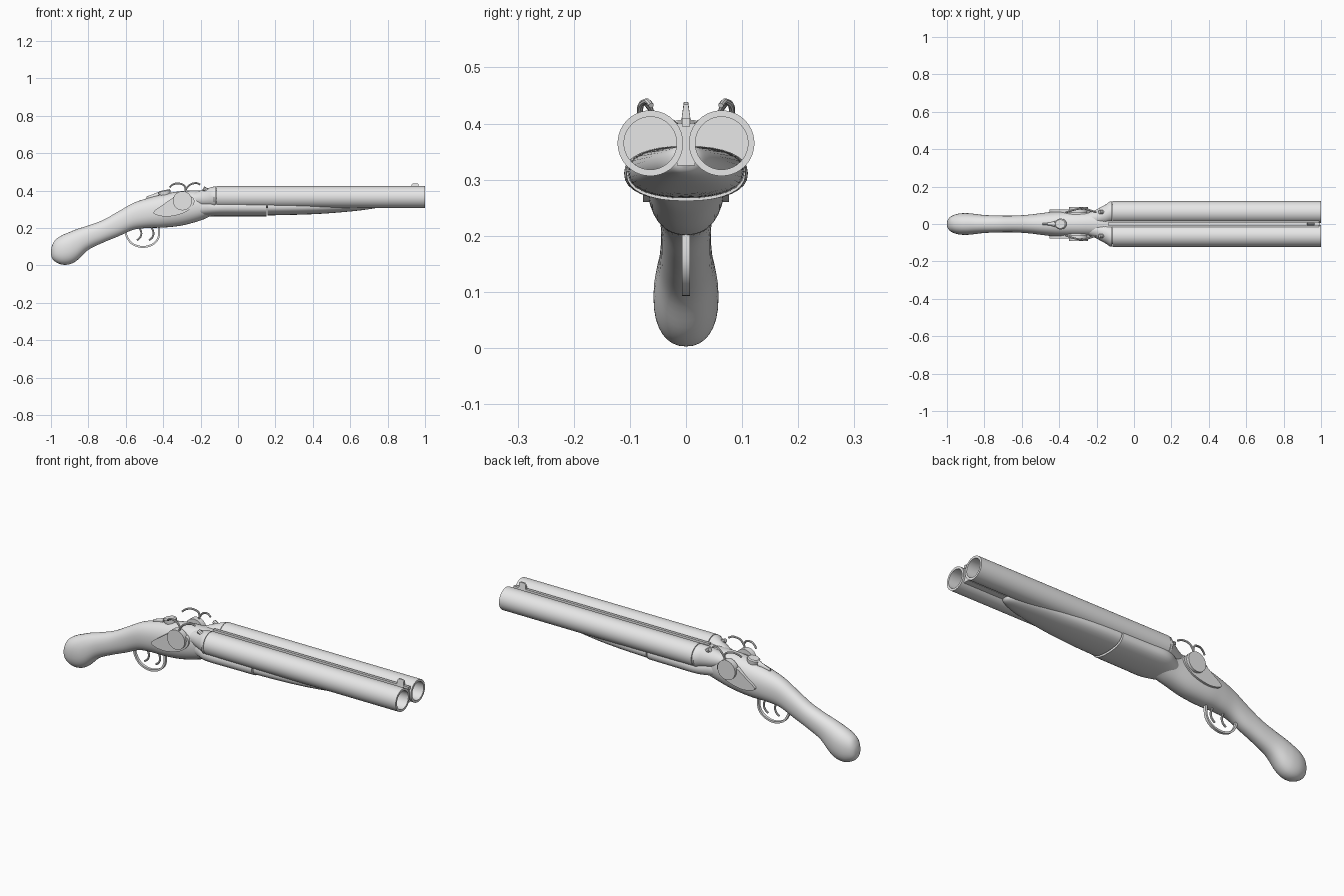
import bpy
import bmesh
from math import cos, sin, pi, radians
from mathutils import Vector

if "Cube" in bpy.data.objects:
    bpy.data.objects.remove(bpy.data.objects["Cube"], do_unlink=True)

grey = bpy.data.materials.new("light grey")
grey.use_nodes = True
grey.diffuse_color = (0.8, 0.8, 0.8, 1)
grey.node_tree.nodes["Principled BSDF"].inputs["Base Color"].default_value = (0.8, 0.8, 0.8, 1)


def finish(obj, angle=35):
    bpy.ops.object.select_all(action="DESELECT")
    obj.select_set(True)
    bpy.context.view_layer.objects.active = obj
    if obj.type == "CURVE":
        bpy.ops.object.convert(target="MESH")
        obj = bpy.context.object
    obj.data.materials.clear()
    obj.data.materials.append(grey)
    bpy.ops.object.shade_smooth_by_angle(angle=radians(angle))
    return obj


def mesh_object(name, bm, angle=35):
    bmesh.ops.recalc_face_normals(bm, faces=bm.faces)
    mesh = bpy.data.meshes.new(name)
    bm.to_mesh(mesh)
    bm.free()
    obj = bpy.data.objects.new(name, mesh)
    bpy.context.collection.objects.link(obj)
    return finish(obj, angle)


def skin(name, rings, angle=35):
    """Bridge rings of equal point count and cap both ends."""
    bm = bmesh.new()
    loops = [[bm.verts.new(p) for p in ring] for ring in rings]
    n = len(loops[0])
    for a, b in zip(loops, loops[1:]):
        for i in range(n):
            j = (i + 1) % n
            bm.faces.new((a[i], a[j], b[j], b[i]))
    bm.faces.new(loops[0])
    bm.faces.new(loops[-1])
    return mesh_object(name, bm, angle)


def smooth_path(points, steps=5, closed=False):
    """Catmull-Rom interpolation through tuples."""
    pts = [Vector(p) for p in points]
    n = len(pts)
    pick = (lambda i: pts[i % n]) if closed else (lambda i: pts[max(0, min(n - 1, i))])
    out = []
    for i in range(n if closed else n - 1):
        a, b, c, d = (pick(i + k) for k in (-1, 0, 1, 2))
        for s in range(steps):
            t = s / steps
            out.append(b + (c - a) * (t / 2) + (2 * a - 5 * b + 4 * c - d) * (t * t / 2)
                       + (3 * b - a - 3 * c + d) * (t ** 3 / 2))
    return out if closed else out + [pts[-1]]


def body(name, sections, power=2.0, sides=32):
    """Loft sections given as x, bottom, top, half width."""
    rings = []
    for x, low, high, w in smooth_path(sections):
        ring = []
        for i in range(sides):
            a = 2 * pi * i / sides
            c, s = cos(a), sin(a)
            y = abs(c) ** (2 / power) * (1 if c > 0 else -1) * w
            z = abs(s) ** (2 / power) * (1 if s > 0 else -1) * (high - low) / 2
            ring.append((x, y, (low + high) / 2 + z))
        rings.append(ring)
    return skin(name, rings)


def round_x(name, profile, sides=40):
    """Circular rings along x from x, radius, y, z."""
    return skin(name, [[(x, y + r * cos(2 * pi * i / sides), z + r * sin(2 * pi * i / sides))
                        for i in range(sides)] for x, r, y, z in profile])


def tube(name, points, radius):
    data = bpy.data.curves.new(name, "CURVE")
    data.dimensions = "3D"
    data.bevel_depth = radius
    data.bevel_resolution = 2
    data.use_fill_caps = True
    path = smooth_path(points, 6)
    spline = data.splines.new("POLY")
    spline.points.add(len(path) - 1)
    for p, co in zip(spline.points, path):
        p.co = (*co, 1)
    obj = bpy.data.objects.new(name, data)
    bpy.context.collection.objects.link(obj)
    return finish(obj)


def plate(name, outline, y0, y1):
    """Slab from an x, z outline."""
    return skin(name, [[(p[0], y, p[1]) for p in outline] for y in (y0, y1)], 30)


def box(name, x0, x1, y, z0, z1):
    return plate(name, [(x0, z0), (x1, z0), (x1, z1), (x0, z1)], -y, y)


# Grip and receiver in one flowing form
body("grip_and_receiver", [
    (-1.0, 0.06, 0.08, 0.006), (-0.993, 0.036, 0.108, 0.027), (-0.975, 0.018, 0.138, 0.043),
    (-0.94, 0.004, 0.161, 0.055), (-0.9, 0.006, 0.178, 0.058), (-0.86, 0.027, 0.194, 0.055),
    (-0.8, 0.083, 0.213, 0.048), (-0.72, 0.122, 0.243, 0.045), (-0.64, 0.155, 0.288, 0.045),
    (-0.56, 0.19, 0.333, 0.05), (-0.48, 0.2, 0.36, 0.06), (-0.4, 0.202, 0.38, 0.068),
    (-0.3, 0.213, 0.397, 0.07), (-0.2, 0.24, 0.4, 0.07), (-0.15, 0.262, 0.4, 0.08)], 2.25)

# Fore-end: fixed rear section and spoon-shaped front section
body("rear_fore_end", [
    (-0.22, 0.262, 0.345, 0.06), (-0.19, 0.262, 0.355, 0.076), (-0.118, 0.262, 0.36, 0.108),
    (0.0, 0.262, 0.36, 0.108), (0.153, 0.262, 0.36, 0.106)], 2.3)
body("front_fore_end", [
    (0.159, 0.267, 0.36, 0.104), (0.3, 0.27, 0.36, 0.1), (0.45, 0.276, 0.36, 0.09),
    (0.6, 0.288, 0.36, 0.073), (0.7, 0.3, 0.36, 0.052), (0.75, 0.31, 0.36, 0.03),
    (0.765, 0.325, 0.35, 0.008)], 2.3)

# Rib between the barrels, and bead sight
box("barrel_rib", -0.16, 0.99, 0.016, 0.325, 0.4)
box("top_rib", -0.14, 0.995, 0.007, 0.395, 0.41)
sight = [(0.925, 0.4), (0.965, 0.4), (0.965, 0.434), (0.958, 0.438), (0.935, 0.438), (0.928, 0.43)]
skin("front_sight", [[(x, s * (0.009 if z < 0.41 else 0.004), z) for x, z in sight] for s in (-1, 1)], 30)

lock_outline = smooth_path([(-0.452, 0.284), (-0.42, 0.265), (-0.36, 0.262), (-0.28, 0.285),
                            (-0.235, 0.33), (-0.25, 0.368), (-0.33, 0.368), (-0.4, 0.325)], 5, True)
disc_outline = [(-0.297 + 0.051 * cos(2 * pi * i / 32), 0.345 + 0.051 * sin(2 * pi * i / 32)) for i in range(32)]

for side, label in ((1, "left"), (-1, "right")):
    yc = side * 0.0635
    # Hollow barrel and the breech shoulder behind it
    round_x(label + "_barrel", [(-0.115, 0.0585, yc, 0.365), (1.0, 0.0585, yc, 0.365),
                                (1.0, 0.047, yc, 0.365), (-0.1, 0.047, yc, 0.365)])
    round_x(label + "_breech", [(-0.24, 0.03, side * 0.03, 0.355), (-0.205, 0.042, side * 0.033, 0.356),
                                (-0.15, 0.053, side * 0.052, 0.363), (-0.128, 0.0575, yc, 0.364),
                                (-0.118, 0.0575, yc, 0.365)])
    # Lock plate, hammer pivot and double-curved hammer
    plate(label + "_lock_plate", lock_outline, side * 0.045, side * 0.077)
    plate(label + "_hammer_disc", disc_outline, side * 0.06, side * 0.091)
    tube(label + "_hammer_spur", [(-0.29, side * 0.082, 0.38), (-0.28, side * 0.082, 0.407),
                                  (-0.292, side * 0.082, 0.43), (-0.325, side * 0.075, 0.438),
                                  (-0.352, side * 0.066, 0.43), (-0.365, side * 0.06, 0.418)], 0.005)
    tube(label + "_hammer_nose", [(-0.285, side * 0.082, 0.39), (-0.275, side * 0.082, 0.412),
                                  (-0.255, side * 0.08, 0.432), (-0.225, side * 0.07, 0.44),
                                  (-0.203, side * 0.062, 0.432)], 0.005)
    # Firing pin
    tube(label + "_firing_pin", [(-0.185, side * 0.064, 0.412), (-0.155, side * 0.062, 0.395)], 0.011)

# Opening lever on top of the receiver
body("top_lever", [(-0.49, 0.355, 0.368, 0.005), (-0.45, 0.355, 0.382, 0.008),
                   (-0.425, 0.365, 0.392, 0.016)])
lever_rings = [(0.026, -0.03), (0.032, 0.0), (0.032, 0.009), (0.026, 0.014)]
skin("lever_button", [[(-0.392 + r * cos(2 * pi * i / 28) - h * 0.15, r * 0.9 * sin(2 * pi * i / 28),
                        0.388 + h + 0.2 * r * cos(2 * pi * i / 28)) for i in range(28)]
                      for r, h in lever_rings])

# Trigger guard strap
guard = smooth_path([(-0.6, 0.19), (-0.595, 0.155), (-0.565, 0.115), (-0.51, 0.098),
                     (-0.455, 0.113), (-0.425, 0.15), (-0.422, 0.21)], 6)
rings = []
for i, p in enumerate(guard):
    d = (guard[min(i + 1, len(guard) - 1)] - guard[max(i - 1, 0)]).normalized()
    nx, nz = -d.y * 0.005, d.x * 0.005
    rings.append([(p.x + s * nx, y, p.y + s * nz)
                  for s, y in ((1, -0.007), (1, 0.007), (-1, 0.007), (-1, -0.007))])
skin("trigger_guard", rings)

# Two triggers
for label, x in (("rear", -0.525), ("front", -0.46)):
    tube(label + "_trigger", [(x - 0.005, 0, 0.21), (x + 0.008, 0, 0.175),
                              (x + 0.002, 0, 0.15), (x - 0.016, 0, 0.134)], 0.005)
